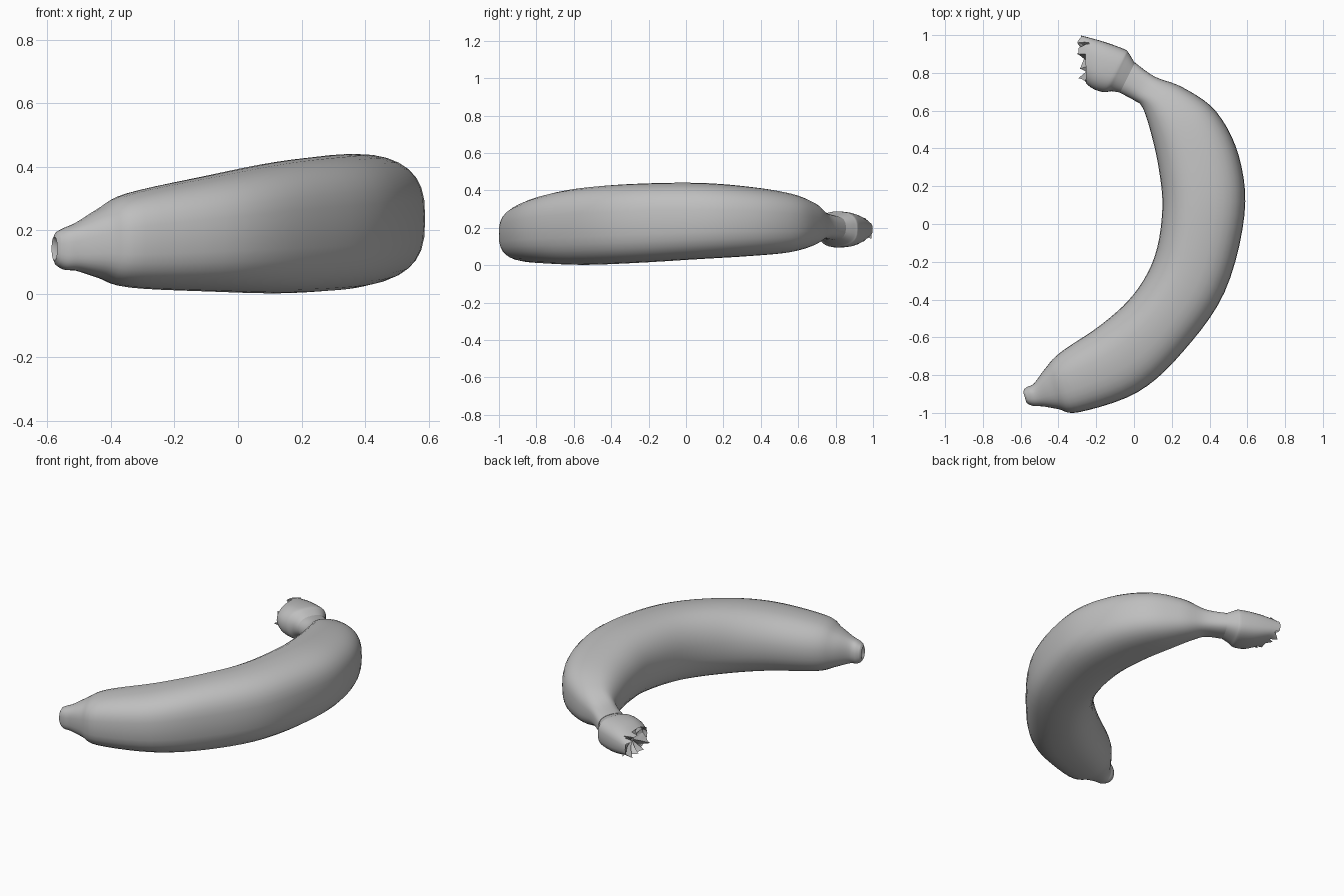
import bpy, bmesh, math, random
from mathutils import Vector

if "Cube" in bpy.data.objects:
    bpy.data.objects.remove(bpy.data.objects["Cube"])

random.seed(4)
SIDES = 32

skin = bpy.data.materials.new("plain_grey")
skin.diffuse_color = (0.52, 0.52, 0.52, 1)
skin.use_nodes = True
skin.node_tree.nodes["Principled BSDF"].inputs["Base Color"].default_value = skin.diffuse_color

# Each station: inner x, y, outer x, y, bottom z, top z
FRUIT = [
    (-0.582, -0.875, -0.558, -0.955, 0.090, 0.195),
    (-0.562, -0.860, -0.530, -0.964, 0.076, 0.208),
    (-0.530, -0.845, -0.480, -0.966, 0.072, 0.225),
    (-0.470, -0.765, -0.400, -0.980, 0.050, 0.268),
    (-0.390, -0.680, -0.290, -0.996, 0.020, 0.318),
    (-0.170, -0.530, 0.020, -0.890, 0.007, 0.375),
    (0.000, -0.370, 0.260, -0.675, 0.002, 0.415),
    (0.110, -0.170, 0.480, -0.360, 0.012, 0.435),
    (0.150, 0.080, 0.585, 0.050, 0.032, 0.440),
    (0.130, 0.300, 0.555, 0.360, 0.048, 0.420),
    (0.085, 0.500, 0.435, 0.595, 0.068, 0.385),
    (0.043, 0.620, 0.260, 0.722, 0.105, 0.335),
    (0.000, 0.655, 0.110, 0.780, 0.138, 0.285),
    (-0.075, 0.695, 0.005, 0.855, 0.135, 0.265),
]
STEM = [
    (-0.070, 0.695, 0.005, 0.850, 0.140, 0.262),
    (-0.120, 0.703, -0.028, 0.905, 0.110, 0.280),
    (-0.160, 0.698, -0.050, 0.925, 0.095, 0.287),
    (-0.215, 0.715, -0.160, 0.965, 0.100, 0.280),
    (-0.262, 0.750, -0.280, 0.998, 0.130, 0.255),
]


def smooth_rows(rows, steps):
    """Catmull-Rom interpolation between stations."""
    out = []
    for k in range(len(rows) - 1):
        p = [rows[max(0, min(len(rows) - 1, k + j))] for j in (-1, 0, 1, 2)]
        for s in range(steps):
            t = s / steps
            out.append([0.5 * (2 * b + (c - a) * t + (2 * a - 5 * b + 4 * c - d) * t * t
                               + (3 * b - a - 3 * c + d) * t ** 3)
                        for a, b, c, d in zip(*p)])
    return out + [list(rows[-1])]


def section(row):
    """Squarish outer side, rounder inner side."""
    ix, iy, ox, oy, lo, hi = row
    mid = Vector(((ix + ox) / 2, (iy + oy) / 2, (lo + hi) / 2))
    side = Vector(((ox - ix) / 2, (oy - iy) / 2, 0))
    pts = []
    for i in range(SIDES):
        a = 2 * math.pi * i / SIDES
        c, s = math.cos(a), math.sin(a)
        n = 2.45 + 0.25 * c
        u = math.copysign(abs(c) ** (2 / n), c)
        v = math.copysign(abs(s) ** (2 / n), s)
        pts.append(mid + side * u + Vector((0, 0, v * (hi - lo) / 2)))
    return pts


def centre(pts):
    return sum(pts, Vector()) / len(pts)


def loft(name, rings, angle):
    bm = bmesh.new()
    loops = [[bm.verts.new(p) for p in ring] for ring in rings]
    for a, b in zip(loops, loops[1:]):
        for i in range(SIDES):
            j = (i + 1) % SIDES
            bm.faces.new((a[i], a[j], b[j], b[i]))
    bm.faces.new(loops[0])
    bm.faces.new(loops[-1])
    bmesh.ops.recalc_face_normals(bm, faces=bm.faces)
    mesh = bpy.data.meshes.new(name)
    bm.to_mesh(mesh)
    bm.free()
    mesh.materials.append(skin)
    ob = bpy.data.objects.new(name, mesh)
    bpy.context.collection.objects.link(ob)
    bpy.ops.object.select_all(action='DESELECT')
    ob.select_set(True)
    bpy.context.view_layer.objects.active = ob
    bpy.ops.object.shade_smooth_by_angle(angle=math.radians(angle))
    return ob


def inset(ring, scale, push):
    c = centre(ring)
    return [c + (p - c) * scale + push for p in ring]


# Curved fruit, with a small dimpled blossom end
rings = [section(r) for r in smooth_rows(FRUIT, 5)]
tip = rings[0]
rings = [inset(tip, 0.25, Vector((0.012, 0.004, 0))),
         inset(tip, 0.70, Vector((-0.008, -0.003, 0)))] + rings
loft("fruit_body", rings, 50)

# Flared stem with a torn, hollowed end
rings = [section(r) for r in smooth_rows(STEM, 4)]
rim = rings[-1]
for i, p in enumerate(rim):
    outer = math.cos(2 * math.pi * i / SIDES)
    if outer < 0.85:
        p += Vector((random.uniform(-0.035, 0.045), random.uniform(-0.012, 0.012),
                     random.uniform(-0.012, 0.012)))
rings += [inset(rim, 0.6, Vector((0.025, -0.01, 0))),
          inset(rim, 0.15, Vector((0.035, -0.015, 0)))]
loft("stem", rings, 35)
